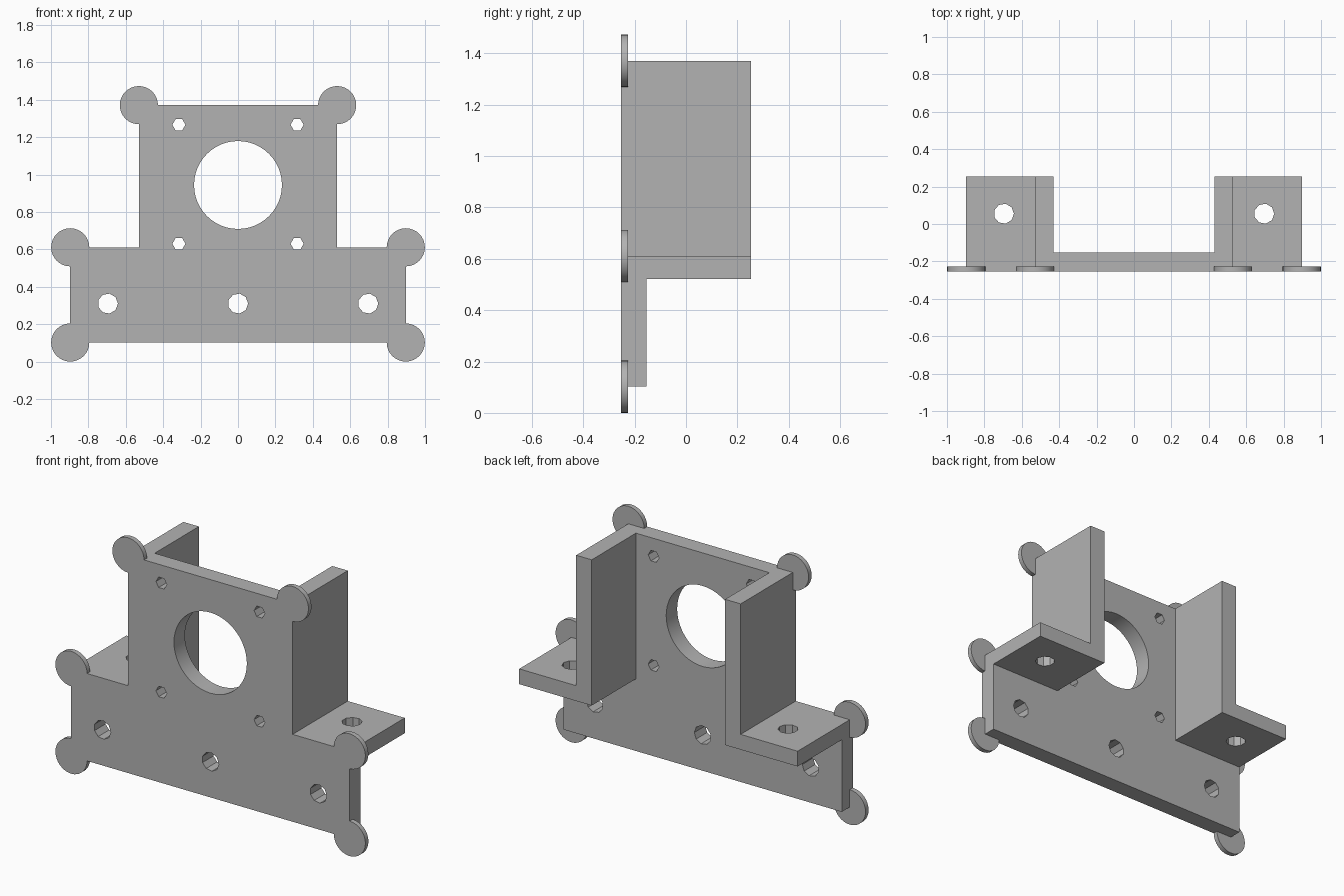
import bpy, bmesh
from math import cos, sin, tau

cube = bpy.data.objects.get("Cube")
if cube:
    bpy.data.objects.remove(cube, do_unlink=True)

GREY = (0.45, 0.45, 0.45, 1)
grey = bpy.data.materials.new("plain grey")
grey.diffuse_color = GREY
grey.use_nodes = True
grey.node_tree.nodes["Principled BSDF"].inputs["Base Color"].default_value = GREY

FRONT, BACK, PLATE_BACK, PAD_BACK = -0.254, 0.254, -0.153, -0.226
BOTTOM, SHOULDER, TOP = 0.102, 0.611, 1.371
WIDE, NARROW, INNER = 0.897, 0.53, 0.43


def extrude(name, points, start, end, axis="y"):
    """Prism from a closed profile: (x, z) along y, or (x, y) along z."""
    bm = bmesh.new()
    place = (lambda a, b: (a, start, b)) if axis == "y" else (lambda a, b: (a, b, start))
    move = (0, end - start, 0) if axis == "y" else (0, 0, end - start)
    face = bm.faces.new([bm.verts.new(place(a, b)) for a, b in points])
    new = bmesh.ops.extrude_face_region(bm, geom=[face])["geom"]
    bmesh.ops.translate(bm, vec=move, verts=[v for v in new if isinstance(v, bmesh.types.BMVert)])
    bmesh.ops.recalc_face_normals(bm, faces=bm.faces)
    mesh = bpy.data.meshes.new(name)
    bm.to_mesh(mesh)
    bm.free()
    mesh.materials.append(grey)
    obj = bpy.data.objects.new(name, mesh)
    bpy.context.collection.objects.link(obj)
    return obj


def circle(x, y, radius, sides):
    return [(x + radius * cos(tau * i / sides), y + radius * sin(tau * i / sides))
            for i in range(sides)]


def combine(target, tool, operation):
    """Apply a boolean and discard the tool."""
    tool.hide_render = True
    mod = target.modifiers.new(operation.lower(), "BOOLEAN")
    mod.operation, mod.solver, mod.object = operation, "EXACT", tool
    bpy.context.view_layer.objects.active = target
    bpy.ops.object.modifier_apply(modifier=mod.name)
    bpy.data.objects.remove(tool, do_unlink=True)


# Stepped front plate
half = [(WIDE, BOTTOM), (WIDE, SHOULDER), (NARROW, SHOULDER), (NARROW, TOP)]
outline = half + [(-x, z) for x, z in reversed(half)]
bracket = extrude("motor_bracket", outline, FRONT, PLATE_BACK)

# Side wall and mounting shelf on each side
angle = [(INNER, 0.522), (WIDE, 0.522), (WIDE, SHOULDER),
         (NARROW, SHOULDER), (NARROW, TOP), (INNER, TOP)]
for side in (-1, 1):
    arm = extrude("wall_and_shelf", [(side * x, z) for x, z in angle], -0.2, BACK)
    combine(bracket, arm, "UNION")

# Thin round pads on the outer corners
for x, z in ((WIDE, BOTTOM), (WIDE, SHOULDER), (NARROW, TOP)):
    for side in (-1, 1):
        pad = extrude("corner_pad", circle(side * x, z, 0.102, 32), FRONT, PAD_BACK)
        combine(bracket, pad, "UNION")

# Motor opening, its screw holes and the lower row of mounting holes
holes = [(0, 0.944, 0.235, 48)]
holes += [(x, z, 0.035, 6) for x in (-0.316, 0.316) for z in (0.63, 1.266)]
holes += [(x, 0.31, 0.054, 9) for x in (-0.696, 0, 0.696)]
for hole in holes:
    cutter = extrude("plate_hole_cutter", circle(*hole), FRONT - 0.1, PLATE_BACK + 0.05)
    combine(bracket, cutter, "DIFFERENCE")

# Vertical hole through each shelf
for x in (-0.696, 0.696):
    cutter = extrude("shelf_hole_cutter", circle(x, 0.055, 0.054, 9), 0.45, 0.7, "z")
    combine(bracket, cutter, "DIFFERENCE")

# Smooth the round walls, keep the edges crisp
bpy.ops.object.select_all(action="DESELECT")
bracket.select_set(True)
bpy.context.view_layer.objects.active = bracket
bpy.ops.object.shade_smooth_by_angle(angle=0.5)
